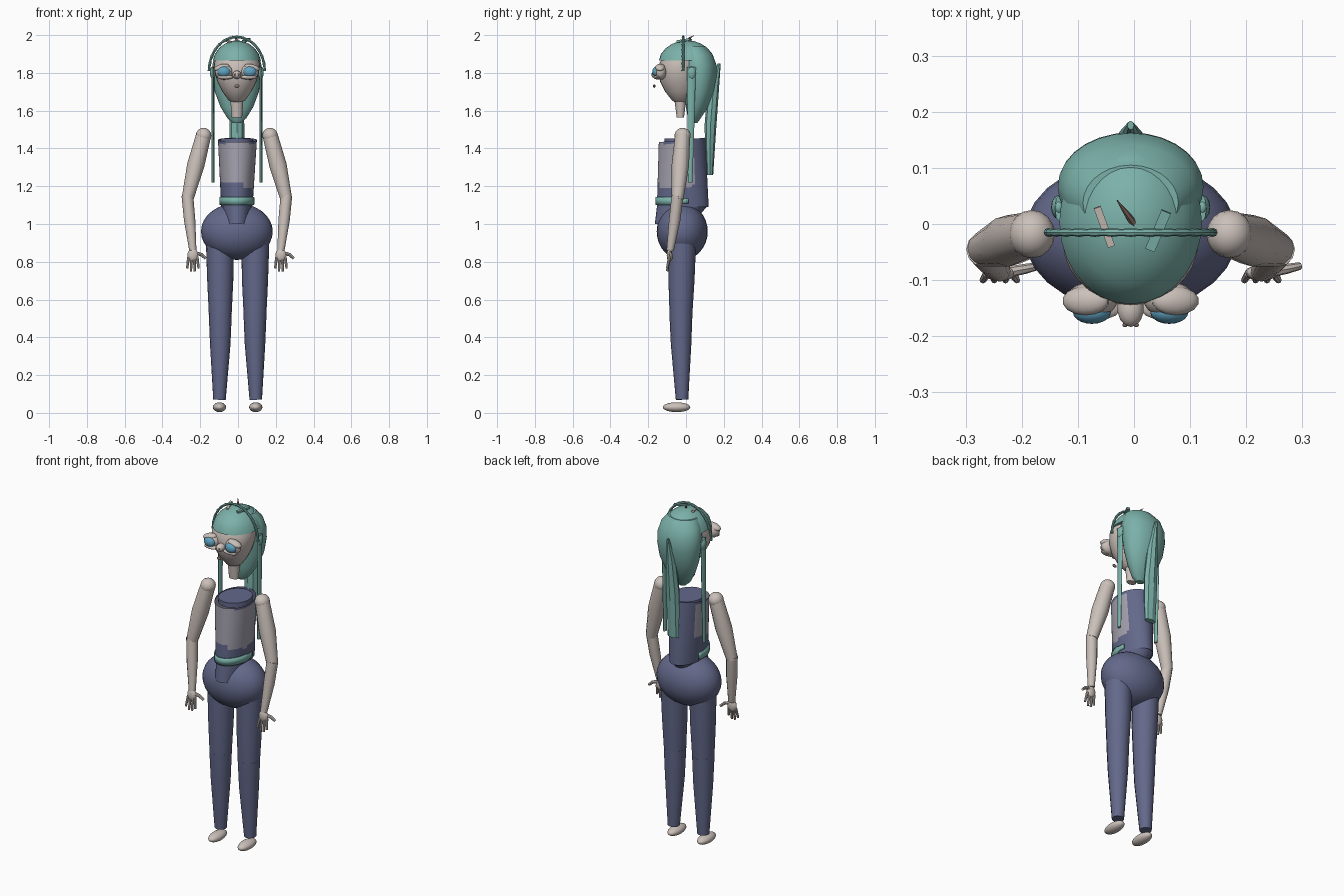
import bpy, bmesh, math
from mathutils import Vector, Matrix

if "Cube" in bpy.data.objects:
    bpy.data.objects.remove(bpy.data.objects["Cube"])

CX = -0.006  # body centre line


def material(name, rgb):
    m = bpy.data.materials.new(name)
    m.diffuse_color = (*rgb, 1)
    m.use_nodes = True
    m.node_tree.nodes["Principled BSDF"].inputs["Base Color"].default_value = m.diffuse_color
    return m


TEAL = material("teal_hair", (0.20, 0.44, 0.40))
NAVY = material("slate_blue_cloth", (0.125, 0.14, 0.255))
SKIN = material("pale_skin", (0.60, 0.53, 0.49))
BLUE = material("blue_lens", (0.12, 0.36, 0.53))
GREY = material("grey_cloth", (0.37, 0.355, 0.42))
DARK = material("brown_detail", (0.26, 0.17, 0.15))


def finish(name, bm, mats, rule=None, angle=40):
    bmesh.ops.recalc_face_normals(bm, faces=bm.faces)
    me = bpy.data.meshes.new(name)
    bm.to_mesh(me)
    bm.free()
    ob = bpy.data.objects.new(name, me)
    bpy.context.collection.objects.link(ob)
    for m in mats:
        me.materials.append(m)
    if rule:
        for p in me.polygons:
            p.material_index = rule(p.center)
    bpy.ops.object.select_all(action='DESELECT')
    ob.select_set(True)
    bpy.context.view_layer.objects.active = ob
    bpy.ops.object.shade_smooth_by_angle(angle=math.radians(angle))
    return ob


def skin_rings(bm, rings, caps=True):
    rows = [[bm.verts.new(p) for p in r] for r in rings]
    n = len(rows[0])
    for a, b in zip(rows, rows[1:]):
        for i in range(n):
            j = (i + 1) % n
            bm.faces.new((a[i], a[j], b[j], b[i]))
    if caps:
        bm.faces.new(rows[0])
        bm.faces.new(rows[-1])


def loft(name, sections, mat, n=28, angle=40):
    """Stacked ellipses: (z, half width, front y, back y)."""
    rings = []
    for z, rx, y0, y1 in sections:
        rings.append([(CX + rx * math.cos(t), (y0 + y1) / 2 + (y1 - y0) / 2 * math.sin(t), z)
                      for t in (2 * math.pi * i / n for i in range(n))])
    bm = bmesh.new()
    skin_rings(bm, rings)
    return finish(name, bm, [mat], angle=angle)


def limb(name, pts, mat, n=12):
    """Round tube through points (x, y, z, radius)."""
    ps = [Vector(p[:3]) for p in pts]
    rings = []
    for k, p in enumerate(ps):
        d = (ps[min(k + 1, len(ps) - 1)] - ps[max(k - 1, 0)]).normalized()
        u = d.cross(Vector((0, 1, 0)))
        if u.length < 0.1:
            u = d.cross(Vector((1, 0, 0)))
        u.normalize()
        v = d.cross(u)
        rings.append([p + pts[k][3] * (u * math.cos(t) + v * math.sin(t))
                      for t in (2 * math.pi * i / n for i in range(n))])
    bm = bmesh.new()
    skin_rings(bm, rings)
    return finish(name, bm, [mat])


def ball(name, c, r, mat, seg=20, rot=0):
    bm = bmesh.new()
    m = Matrix.Translation(c) @ Matrix.Rotation(rot, 4, 'Y') @ Matrix.Diagonal((*r, 1))
    bmesh.ops.create_uvsphere(bm, u_segments=seg, v_segments=seg // 2 + 2, radius=1, matrix=m)
    return finish(name, bm, [mat])


def box(name, c, size, mat, rot=0, tilt=0):
    bm = bmesh.new()
    m = (Matrix.Translation(c) @ Matrix.Rotation(rot, 4, 'Z') @ Matrix.Rotation(tilt, 4, 'X')
         @ Matrix.Diagonal((*size, 1)))
    bmesh.ops.create_cube(bm, size=1, matrix=m)
    return finish(name, bm, [mat])


# Hips
ball("hips", (CX, -0.02, 0.96), (0.19, 0.135, 0.15), NAVY, 28)

# Legs, feet, arms and hands
for s, side in ((-1, "left"), (1, "right")):
    lx = CX + s * 0.092 + 0.004
    ball(side + "_foot", (lx + s * 0.004, -0.05, 0.03), (0.035, 0.073, 0.026), SKIN)
    limb(side + "_lower_leg", [(lx + s * 0.004, -0.021, 0.07, 0.033), (lx, -0.026, 0.36, 0.054),
                               (lx, -0.027, 0.525, 0.061)], NAVY, 16)
    limb(side + "_upper_leg", [(lx, -0.027, 0.515, 0.060), (lx, -0.024, 0.7, 0.069),
                               (lx + s * 0.002, -0.02, 0.97, 0.076)], NAVY, 16)
    sh = CX + s * 0.176
    el = CX + s * 0.262
    wr = CX + s * 0.233
    ball(side + "_shoulder", (sh, -0.018, 1.468), (0.041, 0.043, 0.041), SKIN, 16)
    limb(side + "_upper_arm", [(sh, -0.018, 1.47, 0.040), (CX + s * 0.218, -0.03, 1.31, 0.046),
                               (el, -0.045, 1.13, 0.031)], SKIN)
    limb(side + "_forearm", [(el, -0.045, 1.15, 0.031), (CX + s * 0.25, -0.06, 1.02, 0.030),
                             (wr, -0.084, 0.86, 0.019)], SKIN)
    ball(side + "_palm", (wr, -0.087, 0.835), (0.029, 0.015, 0.036), SKIN, 12)
    for k in range(4):
        off = (k - 1.5) * 0.015
        tip = 0.75 + (0.016 if k in (0, 3) else 0)
        limb(f"{side}_finger_{k + 1}", [(wr + off, -0.088, 0.825, 0.008),
                                        (wr + off * 1.35, -0.1, tip, 0.006)], SKIN, 8)
    limb(side + "_thumb", [(wr + 0.018, -0.085, 0.845, 0.01), (wr + 0.045, -0.08, 0.838, 0.009),
                           (wr + 0.068, -0.075, 0.818, 0.007)], SKIN, 8)

# Torso: open tube with a grey upper front panel
N, ROWS = 48, 24
rings = []
for r in range(ROWS + 1):
    f = r / ROWS
    ring = []
    for i in range(N):
        t = 2 * math.pi * i / N
        rx = 0.083 + 0.02 * f
        ry = 0.137 - 0.014 * f
        y = -0.017 - 0.004 * f + ry * math.sin(t)
        top = 1.445 + 0.012 * math.sin(t)
        ring.append((CX + 0.003 * f + rx * math.cos(t), y, 1.09 + (top - 1.09) * f))
    rings.append(ring)
bm = bmesh.new()
skin_rings(bm, rings, caps=False)


def torso_colour(c):
    edge = 1.225 + 0.25 * max(0, c.y + 0.04) - 0.04 * (c.x > 0.03)
    return 1 if edge < c.z < 1.428 and c.y < 0.045 else 0


finish("torso", bm, [NAVY, GREY], torso_colour)
loft("torso_rim_band", [(1.425, 0.088, -0.115, 0.085), (1.453, 0.086, -0.115, 0.085)], NAVY)

# Belt round the front, and shirt tail below it
bm = bmesh.new()
arc = [math.pi * (0.93 + 1.14 * i / 28) for i in range(29)]
prev = None
for t in arc:
    x, y = CX + 0.093 * math.cos(t), -0.017 + 0.144 * math.sin(t)
    h = 0.021 if t < math.pi * 1.95 else 0.014
    cur = [bm.verts.new((x, y, 1.122 - h)), bm.verts.new((x, y, 1.122 + h))]
    if prev:
        bm.faces.new((prev[0], cur[0], cur[1], prev[1]))
    prev = cur
belt = finish("belt", bm, [TEAL])
belt.modifiers.new("thickness", 'SOLIDIFY').thickness = 0.006
loft("shirt_tail", [(1.0, 0.066, -0.165, 0.03), (1.1, 0.08, -0.153, 0.118)], NAVY)

# Neck and face
loft("neck", [(1.565, 0.028, -0.05, -0.01), (1.68, 0.036, -0.065, 0.005)], SKIN, 14)
loft("face", [(1.642, 0.022, -0.055, 0.0), (1.655, 0.045, -0.075, 0.02), (1.70, 0.076, -0.11, 0.05),
              (1.75, 0.102, -0.136, 0.07), (1.80, 0.117, -0.145, 0.08), (1.85, 0.121, -0.141, 0.08),
              (1.89, 0.11, -0.12, 0.08)], SKIN)
ball("nose", (CX, -0.15, 1.79), (0.024, 0.034, 0.022), SKIN, 14)
for s, side in ((-1, "left"), (1, "right")):
    ex = CX + s * 0.069
    ball(side + "_eye_socket", (ex, -0.135, 1.805), (0.046, 0.032, 0.042), SKIN)
    ball(side + "_eyelid", (CX + s * 0.08, -0.137, 1.828), (0.043, 0.026, 0.018), SKIN, 14, s * 0.25)
    ball(side + "_lower_lid", (CX + s * 0.062, -0.15, 1.777), (0.045, 0.022, 0.012), SKIN, 14)
    ball(side + "_lens", (ex, -0.157, 1.806), (0.034, 0.021, 0.028), BLUE)
    ball(side + "_nostril", (CX + s * 0.01, -0.18, 1.792), (0.005, 0.004, 0.005), DARK, 8)
    ball(side + "_ear_bud", (CX + s * 0.128, 0.03, 1.80), (0.014, 0.022, 0.034), TEAL, 12)
ball("mouth", (CX, -0.168, 1.73), (0.014, 0.007, 0.009), DARK, 10)

# Hair: rear egg, front cap, rear tail and side strands
loft("rear_hair", [(1.535, 0.022, 0.025, 0.06), (1.56, 0.05, 0.01, 0.078), (1.62, 0.087, 0.0, 0.118),
                   (1.70, 0.117, -0.01, 0.148), (1.78, 0.128, -0.02, 0.163), (1.84, 0.13, -0.03, 0.162),
                   (1.90, 0.115, -0.03, 0.14), (1.94, 0.085, -0.03, 0.105)], TEAL)
loft("hair_cap", [(1.866, 0.127, -0.143, 0.15), (1.90, 0.116, -0.133, 0.14), (1.93, 0.095, -0.108, 0.115),
                  (1.953, 0.066, -0.075, 0.083), (1.968, 0.033, -0.036, 0.044),
                  (1.972, 0.004, 0.0, 0.008)], TEAL, angle=60)
loft("rear_tail", [(1.85, 0.006, 0.168, 0.184), (1.72, 0.026, 0.115, 0.175), (1.52, 0.04, 0.098, 0.161),
                   (1.40, 0.04, 0.102, 0.153), (1.26, 0.036, 0.11, 0.144)], TEAL, 8, 20)
for s, side in ((-1, "left"), (1, "right")):
    strand = loft(side + "_strand", [(1.22, 0.008, 0.01, 0.034), (1.55, 0.008, 0.008, 0.045),
                                     (1.83, 0.008, 0.004, 0.052)], TEAL, 8)
    strand.location.x = s * 0.127

# Segmented headband
limb("headband", [(CX + 0.147 * math.cos(t), -0.015, 1.81 + 0.18 * math.sin(t),
                   0.008 - 0.002 * (k % 2))
                  for k, t in enumerate(math.pi * i / 28 for i in range(29))], TEAL, 8)

# Small hair clips and spike on the crown
box("teal_clip", (0.043, -0.012, 1.972), (0.018, 0.075, 0.012), TEAL, -0.4, 0.15)
box("pale_clip", (-0.053, -0.005, 1.968), (0.013, 0.075, 0.01), SKIN, 0.35, 0.15)
limb("crown_spike", [(-0.03, 0.042, 1.998, 0.001), (-0.014, 0.02, 1.985, 0.005),
                     (0.0, 0.0, 1.965, 0.007)], DARK, 6)
